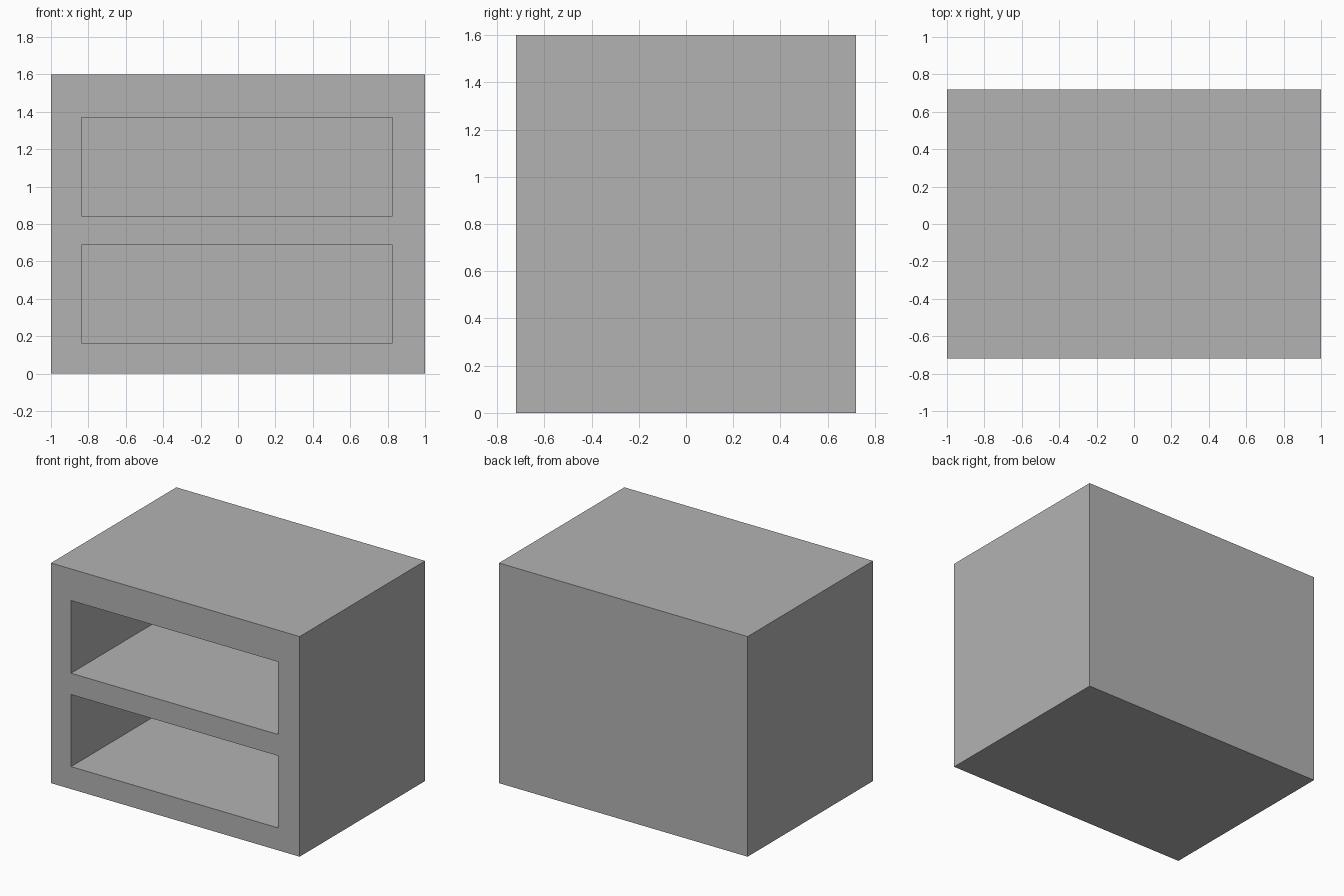
import bpy

old = bpy.data.objects.get("Cube")
if old:
    bpy.data.objects.remove(old, do_unlink=True)

grey = bpy.data.materials.new("plain grey")
grey.use_nodes = True
colour = (0.45, 0.45, 0.45, 1)
grey.diffuse_color = colour
grey.node_tree.nodes["Principled BSDF"].inputs["Base Color"].default_value = colour


def box(name, low, high):
    """Box spanning two opposite corners."""
    bpy.ops.mesh.primitive_cube_add(size=1, location=[(a + b) / 2 for a, b in zip(low, high)])
    obj = bpy.context.object
    obj.name = name
    obj.scale = [b - a for a, b in zip(low, high)]
    bpy.ops.object.transform_apply(location=True, rotation=False, scale=True)
    obj.data.materials.append(grey)
    return obj


# Solid cabinet body
cabinet = box("cabinet", (-1, -0.72, 0), (1, 0.72, 1.6))

# Two open compartments cut in from the front, leaving a back panel
for name, bottom, top in (("lower", 0.163, 0.687), ("upper", 0.842, 1.37)):
    cutter = box(name + "_compartment_cutter", (-0.838, -0.9, bottom), (0.826, 0.56, top))
    cutter.hide_render = True
    cut = cabinet.modifiers.new(name + "_compartment", "BOOLEAN")
    cut.operation = "DIFFERENCE"
    cut.solver = "EXACT"
    cut.object = cutter
    bpy.context.view_layer.objects.active = cabinet
    bpy.ops.object.modifier_apply(modifier=cut.name)
    bpy.data.objects.remove(cutter, do_unlink=True)
